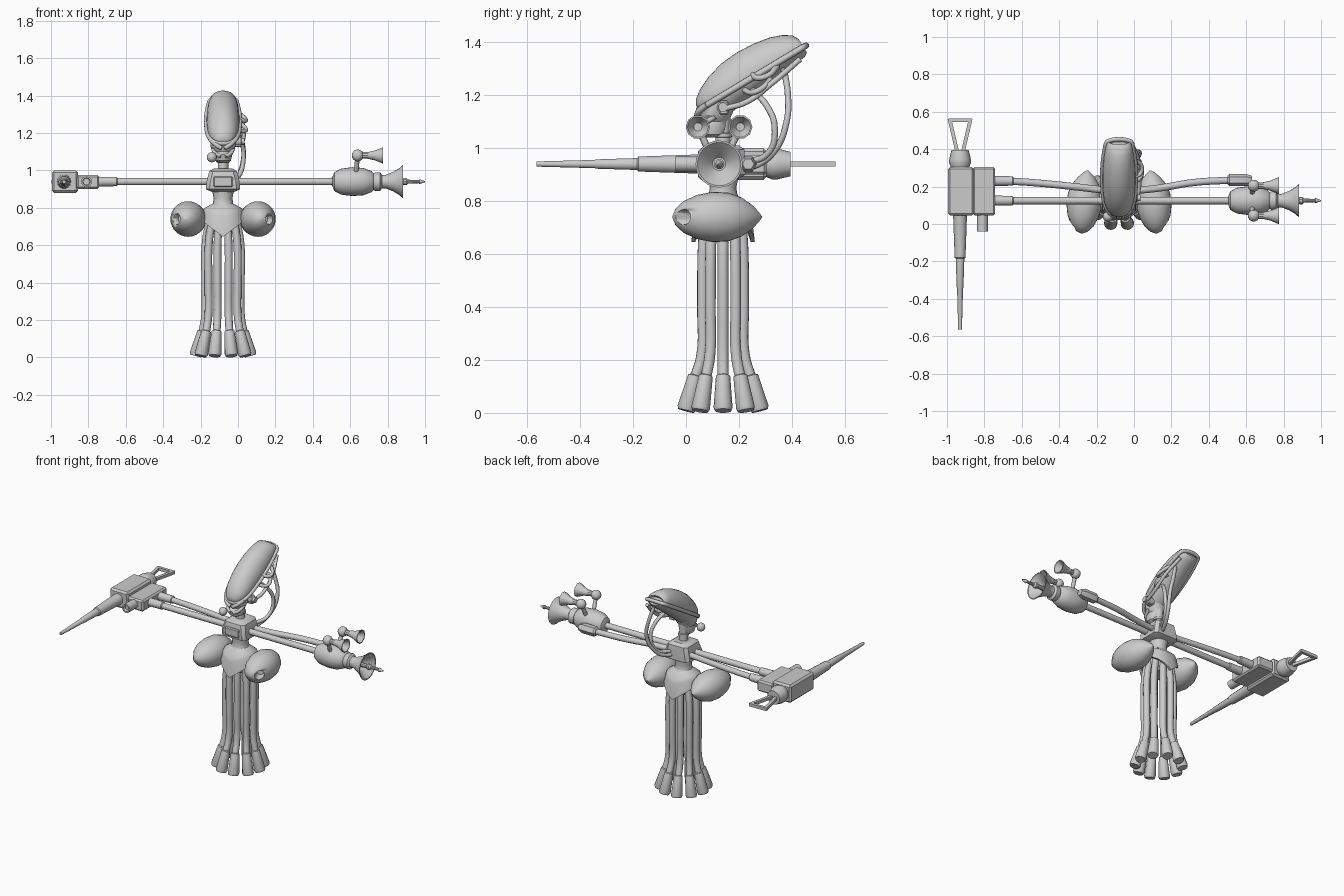
import bpy, bmesh, math
from math import cos, sin, pi
from mathutils import Vector, Matrix

if "Cube" in bpy.data.objects:
    bpy.data.objects.remove(bpy.data.objects["Cube"])

grey = bpy.data.materials.new("light grey")
grey.use_nodes = True
grey.diffuse_color = (0.6, 0.6, 0.6, 1)
grey.node_tree.nodes["Principled BSDF"].inputs["Base Color"].default_value = (0.6, 0.6, 0.6, 1)

CX, CY = -0.08, 0.14   # body axis
ARM_Z, ARM_Y = 0.94, 0.125


def finish(ob, angle=35):
    ob.data.materials.append(grey)
    bpy.ops.object.select_all(action='DESELECT')
    ob.select_set(True)
    bpy.context.view_layer.objects.active = ob
    bpy.ops.object.shade_smooth_by_angle(angle=math.radians(angle))
    return ob


def make(name, bm, angle=35):
    bmesh.ops.recalc_face_normals(bm, faces=bm.faces)
    me = bpy.data.meshes.new(name)
    bm.to_mesh(me)
    bm.free()
    ob = bpy.data.objects.new(name, me)
    bpy.context.collection.objects.link(ob)
    return finish(ob, angle)


def loft(name, rings, angle=35):
    """Bridge equal rings of points and cap both ends."""
    bm = bmesh.new()
    vs = [[bm.verts.new(p) for p in ring] for ring in rings]
    n = len(vs[0])
    for a, b in zip(vs, vs[1:]):
        for i in range(n):
            j = (i + 1) % n
            bm.faces.new((a[i], a[j], b[j], b[i]))
    bm.faces.new(vs[0])
    bm.faces.new(vs[-1])
    return make(name, bm, angle)


def lathe(name, origin, axis, profile, n=20, turn=0.0, angle=35):
    """Profile of (distance along axis, radius)."""
    q = Vector(axis).to_track_quat('Z', 'Y')
    o = Vector(origin)
    return loft(name, [[o + q @ Vector((r * cos(turn + 2 * pi * i / n), r * sin(turn + 2 * pi * i / n), s))
                        for i in range(n)] for s, r in profile], angle)


def tube(name, pts, r, closed=False, res=3):
    cu = bpy.data.curves.new(name, 'CURVE')
    cu.dimensions = '3D'
    cu.bevel_depth, cu.bevel_resolution, cu.resolution_u = r, res, 6
    cu.use_fill_caps = True
    sp = cu.splines.new('BEZIER')
    sp.bezier_points.add(len(pts) - 1)
    for bp, p in zip(sp.bezier_points, pts):
        bp.co = p
        bp.handle_left_type = bp.handle_right_type = 'AUTO'
    sp.use_cyclic_u = closed
    ob = bpy.data.objects.new(name, cu)
    bpy.context.collection.objects.link(ob)
    bpy.ops.object.select_all(action='DESELECT')
    ob.select_set(True)
    bpy.context.view_layer.objects.active = ob
    bpy.ops.object.convert(target='MESH')
    return finish(bpy.context.object, 50)


def box(name, lo, hi, bevel=0.006):
    bm = bmesh.new()
    bmesh.ops.create_cube(bm, size=1)
    lo, hi = Vector(lo), Vector(hi)
    for v in bm.verts:
        v.co = Vector([a + (b - a) * (c + 0.5) for a, b, c in zip(lo, hi, v.co)])
    bmesh.ops.bevel(bm, geom=bm.edges[:], offset=bevel, segments=1, affect='EDGES')
    return make(name, bm)


def ball(name, c, r, n=14):
    lathe(name, c, (0, 0, 1), [(-r * cos(a * pi / 8), max(r * sin(a * pi / 8), 0.001)) for a in range(9)], n)


# Ring of ten hanging legs with flared feet
for k in range(10):
    c, s = cos(k * pi / 5), sin(k * pi / 5)

    def at(r, z, squash=1.0):
        return Vector((CX + r * c, CY + r * s * squash, z))
    tube("leg", [at(0.07, 0.74), at(0.093, 0.62, 0.85), at(0.096, 0.4, 0.85),
                 at(0.097, 0.22, 0.87), at(0.115, 0.12)], 0.021)
    top, foot = at(0.11, 0.143), at(0.147, 0.008)
    d = foot - top
    lathe("foot", top, d, [(0, 0.02), (0.004, 0.027), (d.length - 0.012, 0.036), (d.length, 0.031)], 14)

# Pelvis skirt with points at front and back
N = 40
rings = []
for f, r in ((0, 0.05), (0.08, 0.064), (0.3, 0.1), (0.45, 0.108), (1, 0.12), (1, 0.105), (0.6, 0.08)):
    ring = []
    for i in range(N):
        a = 2 * pi * i / N
        low = 0.645 + 0.09 * abs(cos(a))
        ring.append((CX + r * cos(a), CY + r * sin(a), 0.825 - f * (0.825 - low)))
    rings.append(ring)
loft("pelvis", rings)
lathe("hip_core", (CX, CY, 0.66), (0, 0, 1), [(0, 0.06), (0.05, 0.085), (0.12, 0.085), (0.17, 0.05)])
lathe("waist", (CX, CY, 0.8), (0, 0, 1), [(0, 0.065), (0.02, 0.055), (0.05, 0.05), (0.09, 0.058), (0.12, 0.06)])

# Hip pods, each with a round port cut into the outer front
for side in (-1, 1):
    x = CX + side * 0.185
    prof = [(-0.172, 0.002), (-0.16, 0.032), (-0.13, 0.06), (-0.08, 0.083), (-0.02, 0.095), (0.04, 0.092),
            (0.09, 0.074), (0.13, 0.046), (0.155, 0.02), (0.168, 0.002)]
    pod = lathe("hip_pod", (x, 0.12, 0.74), (-side * 0.1, 1, 0), prof, 28)
    cut = lathe("port_cutter", (x + side * 0.035, 0.04, 0.74), (side * 0.5, -0.86, 0), [(0, 0.022), (0.16, 0.042)])
    cut.hide_render = True
    cut.hide_viewport = True
    cut.display_type = 'WIRE'
    mod = pod.modifiers.new("port", 'BOOLEAN')
    mod.operation, mod.object = 'DIFFERENCE', cut
    bpy.context.view_layer.objects.active = pod
    bpy.ops.object.modifier_apply(modifier=mod.name)
    bpy.data.objects.remove(cut)


# Chest block with front plate
def slab(w, y0, y1, z):
    b = 0.02
    return [(CX - w, y0 + b, z), (CX - w + b, y0, z), (CX + w - b, y0, z), (CX + w, y0 + b, z),
            (CX + w, y1 - b, z), (CX + w - b, y1, z), (CX - w + b, y1, z), (CX - w, y1 - b, z)]


loft("chest", [slab(0.06, 0.09, 0.2, 0.885), slab(0.092, 0.055, 0.225, 0.9), slab(0.088, 0.05, 0.225, 0.94),
               slab(0.074, 0.065, 0.22, 0.995), slab(0.05, 0.09, 0.2, 1.01)], 25)
box("chest_plate", (CX - 0.052, 0.046, 0.912), (CX + 0.052, 0.07, 0.968))
lathe("neck", (CX, CY, 0.99), (0, 0, 1),
      [(0, 0.045), (0.015, 0.045), (0.02, 0.028), (0.05, 0.028), (0.052, 0.034), (0.066, 0.034),
       (0.068, 0.026), (0.16, 0.03)])

# Swept-back skull: sections along a sloping axis
A = Vector((CX, 0.043, 1.153))
U = Vector((0, 0.86, 0.516))
V = Vector((0, -0.516, 0.86))
L = 0.46


def skull_ring(t, w, up, down, n=28):
    ring = []
    for i in range(n):
        a = 2 * pi * i / n
        h = sin(a) * (up if sin(a) > 0 else down)
        ring.append(A + U * (t * L) + V * h + Vector((w * cos(a), 0, 0)))
    return ring


SKULL = [(0.0, 0.02, 0.01, 0.015), (0.03, 0.045, 0.032, 0.04), (0.1, 0.066, 0.055, 0.075), (0.21, 0.08, 0.078, 0.082),
         (0.35, 0.086, 0.096, 0.075), (0.5, 0.088, 0.102, 0.066), (0.66, 0.086, 0.098, 0.058), (0.8, 0.08, 0.087, 0.052),
         (0.9, 0.073, 0.07, 0.048), (0.97, 0.066, 0.05, 0.044), (1.0, 0.055, 0.025, 0.035), (0.97, 0.045, 0.018, 0.025)]
loft("skull", [skull_ring(*s) for s in SKULL])
edge = [(t, w + 0.002) for t, w, u, d in SKULL[1:11]]
rim = [A + U * (t * L) - V * 0.01 + Vector((w, 0, 0)) for t, w in edge]
rim += [A + U * (t * L) - V * 0.01 - Vector((w, 0, 0)) for t, w in reversed(edge)]
tube("skull_rim", rim, 0.012, closed=True)


# Face: jaw, cheeks and slanted brows
def oval(y, z, w, d, n=16):
    return [(CX + w * cos(2 * pi * i / n), y + d * sin(2 * pi * i / n), z) for i in range(n)]


loft("jaw", [oval(0.1, 1.04, 0.025, 0.03), oval(0.1, 1.052, 0.042, 0.05), oval(0.1, 1.085, 0.05, 0.06),
             oval(0.11, 1.1, 0.046, 0.05), oval(0.11, 1.125, 0.066, 0.063), oval(0.12, 1.17, 0.07, 0.07)])
for side in (-1, 1):
    tube("brow", [(CX + side * 0.008, 0.042, 1.118), (CX + side * 0.035, 0.046, 1.135),
                  (CX + side * 0.068, 0.08, 1.165)], 0.012)
    tube("cheek", [(CX + side * 0.012, 0.045, 1.075), (CX + side * 0.04, 0.065, 1.09),
                   (CX + side * 0.055, 0.11, 1.12)], 0.01)
ball("cheek_ball", (-0.14, 0.04, 1.07), 0.027)
lathe("temple_knob", (-0.03, 0.14, 1.155), (1, 0, 0), [(0, 0.024), (0.045, 0.024), (0.05, 0.018), (0.065, 0.018)], 12)
box("temple_block", (-0.025, 0.125, 1.125), (0.02, 0.16, 1.18))

# Hoses on the left of the head
for name, r, pts in (
    ("side_loop", 0.011, [(-0.005, 0.25, 1.28), (0.035, 0.27, 1.265), (0.04, 0.31, 1.275), (0.0, 0.345, 1.31)]),
    ("side_loop", 0.011, [(-0.01, 0.22, 1.22), (0.035, 0.25, 1.21), (0.04, 0.285, 1.225), (0.0, 0.32, 1.26)]),
    ("side_hose", 0.011, [(0.02, 0.15, 1.15), (0.03, 0.23, 1.175), (0.025, 0.33, 1.25), (-0.01, 0.43, 1.335)]),
    ("back_hose", 0.012, [(-0.02, 0.37, 1.3), (0.01, 0.385, 1.2), (0.03, 0.38, 1.1), (0.01, 0.335, 0.99),
                          (-0.03, 0.25, 0.93), (-0.05, 0.2, 0.93)]),
    ("back_hose", 0.012, [(-0.02, 0.25, 1.22), (0.015, 0.305, 1.16), (0.03, 0.335, 1.08), (0.01, 0.31, 0.98),
                          (-0.03, 0.23, 0.95), (-0.05, 0.19, 0.95)])):
    tube(name, pts, r)

# Four arms: straight front pair, bowed back pair
tube("front_arms", [(-0.7, ARM_Y, ARM_Z), (0.55, ARM_Y, ARM_Z)], 0.02)
tube("back_arm_right", [(-0.7, 0.23, ARM_Z), (-0.55, 0.222, ARM_Z), (-0.1, 0.175, ARM_Z)], 0.019)
tube("back_arm_left", [(-0.06, 0.175, ARM_Z), (0.12, 0.19, ARM_Z), (0.32, 0.222, ARM_Z), (0.53, 0.235, ARM_Z)], 0.019)
for y in (ARM_Y, 0.23):
    lathe("gun_sleeve", (-0.75, y, ARM_Z), (1, 0, 0), [(0, 0.027), (0.1, 0.025), (0.105, 0.02)], 14)
lathe("back_hand", (0.5, 0.235, ARM_Z), (1, 0, 0), [(0, 0.024), (0.01, 0.033), (0.1, 0.033), (0.13, 0.022)], 6)

# Gun on the right hands
box("gun_body", (-0.995, 0.045, 0.88), (-0.855, 0.305, 1.0), 0.012)
box("gun_grip_block", (-0.862, 0.045, 0.9), (-0.742, 0.305, 0.975), 0.01)
lathe("gun_barrel", (-0.93, 0.06, ARM_Z), (0, -1, 0),
      [(0, 0.04), (0.015, 0.037), (0.24, 0.029), (0.245, 0.023), (0.4, 0.018), (0.405, 0.016), (0.625, 0.01)], 14)
lathe("small_barrel", (-0.81, 0.06, ARM_Z), (0, -1, 0), [(0, 0.029), (0.1, 0.029), (0.1, 0.02), (0.08, 0.018)], 14)
lathe("gun_tail", (-0.93, 0.295, ARM_Z), (0, 1, 0), [(0, 0.045), (0.03, 0.058), (0.05, 0.058), (0.1, 0.046)], 16)
loop = [(-0.945, 0.385), (-0.985, 0.555), (-0.875, 0.555), (-0.915, 0.385)]
for (x0, y0), (x1, y1) in zip(loop, loop[1:]):
    d = Vector((x1 - x0, y1 - y0, 0))
    lathe("tail_handle", (x0, y0, ARM_Z), d, [(-0.008, 0.014), (d.length + 0.008, 0.014)], 4, pi / 4)

# Horn cluster on the left hand
horn = [(0.505, 0.025), (0.515, 0.05), (0.55, 0.069), (0.61, 0.077), (0.67, 0.073), (0.715, 0.056), (0.725, 0.044),
        (0.735, 0.05), (0.76, 0.05), (0.77, 0.036), (0.79, 0.036), (0.83, 0.052), (0.86, 0.07), (0.882, 0.089),
        (0.882, 0.082), (0.85, 0.05), (0.82, 0.025)]
lathe("horn_hand", (0, ARM_Y, ARM_Z), (1, 0, 0), horn, 24)
lathe("horn_spike", (0.8, ARM_Y, ARM_Z), (1, 0, 0),
      [(0, 0.016), (0.08, 0.014), (0.085, 0.02), (0.1, 0.02), (0.11, 0.011), (0.165, 0.009), (0.17, 0.014), (0.2, 0.003)], 10)
for side in (-1, 1):
    p = (0.64, ARM_Y + side * 0.08, 1.08)
    tube("small_horn_stem", [(0.63, ARM_Y + side * 0.035, 0.98), p], 0.013)
    ball("small_horn_ball", p, 0.032)
    lathe("small_horn", p, (1, 0, 0), [(0, 0.018), (0.05, 0.018), (0.09, 0.027), (0.135, 0.046), (0.135, 0.04),
                                       (0.09, 0.016)], 10)
